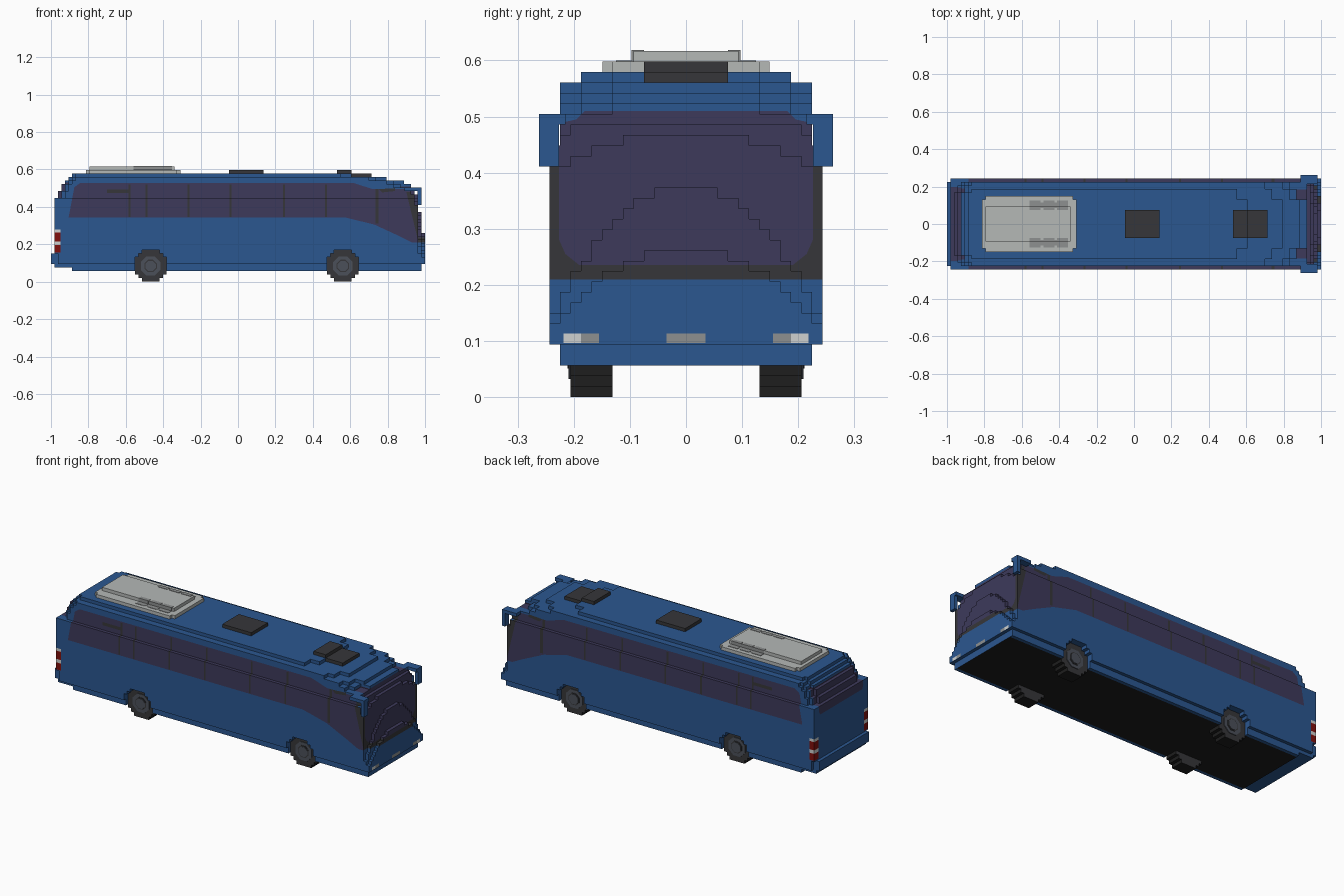
import bpy, bmesh, math
from mathutils import Vector

cube = bpy.data.objects.get("Cube")
if cube:
    bpy.data.objects.remove(cube, do_unlink=True)

V = 2 / 107  # block size

COLOURS = {
    "body_blue": (0.024, 0.095, 0.28), "glass_purple": (0.047, 0.042, 0.105),
    "trim_dark": (0.037, 0.037, 0.041), "tyre_black": (0.013, 0.013, 0.013),
    "unit_pale_grey": (0.46, 0.48, 0.47), "vent_grey": (0.27, 0.28, 0.28),
    "rim_grey": (0.07, 0.08, 0.10), "tail_red": (0.22, 0.005, 0.004),
    "lamp_white": (0.62, 0.64, 0.63),
}
NAMES = list(COLOURS)
MATS = []
for name, c in COLOURS.items():
    m = bpy.data.materials.new(name)
    m.use_nodes = True
    m.diffuse_color = (*c, 1)
    m.node_tree.nodes["Principled BSDF"].inputs["Base Color"].default_value = (*c, 1)
    MATS.append(m)
BLUE, GLASS, DARK, BLACK, PALE, GREY, RIM, RED, WHITE = range(9)


def finish(bm, name):
    mesh = bpy.data.meshes.new(name)
    bm.to_mesh(mesh)
    bm.free()
    for m in MATS:
        mesh.materials.append(m)
    ob = bpy.data.objects.new(name, mesh)
    bpy.context.collection.objects.link(ob)
    return ob


def add_box(bm, x0, x1, y0, y1, z0, z1, mat):
    verts = bmesh.ops.create_cube(bm, size=1)["verts"]
    for v in verts:
        v.co = ((x0 + x1) / 2 + v.co.x * (x1 - x0), (y0 + y1) / 2 + v.co.y * (y1 - y0),
                (z0 + z1) / 2 + v.co.z * (z1 - z0))
        for f in v.link_faces:
            f.material_index = mat


def blocks(cells):
    """Outer skin of a set of unit blocks."""
    bm, corner = bmesh.new(), {}

    def vert(p):
        if p not in corner:
            corner[p] = bm.verts.new((p[0] * V - 1, p[1] * V, p[2] * V))
        return corner[p]
    for c in cells:
        for ax in range(3):
            for d in (0, 1):
                n = list(c)
                n[ax] += 2 * d - 1
                if tuple(n) in cells:
                    continue
                loop = []
                for u, w in ((0, 0), (1, 0), (1, 1), (0, 1)):
                    p = list(c)
                    p[ax] += d
                    p[(ax + 1) % 3] += u
                    p[(ax + 2) % 3] += w
                    loop.append(vert(tuple(p)))
                bm.faces.new(loop if d else loop[::-1])
    bm.normal_update()
    return bm


def inside(p, poly):
    hit = False
    for (x0, y0), (x1, y1) in zip(poly, poly[1:] + poly[:1]):
        if (y0 > p[1]) != (y1 > p[1]) and p[0] < x0 + (p[1] - y0) * (x1 - x0) / (y1 - y0):
            hit = not hit
    return hit


def paint(bm, poly, a, b, test, mat):
    """Cut a polygon, projected on axes a and b, into the faces that pass the test."""
    lo = [min(p[i] for p in poly) - V for i in (0, 1)]
    hi = [max(p[i] for p in poly) + V for i in (0, 1)]

    def near():
        out = []
        for f in bm.faces:
            c = f.calc_center_median()
            if lo[0] < c[a] < hi[0] and lo[1] < c[b] < hi[1] and test(f.normal, c):
                out.append(f)
        return out
    for p, q in zip(poly, poly[1:] + poly[:1]):
        co, no = Vector(), Vector()
        co[a], co[b] = p
        no[a], no[b] = q[1] - p[1], p[0] - q[0]
        faces = near()
        geom = faces + list({e for f in faces for e in f.edges}) + list({v for f in faces for v in f.verts})
        bmesh.ops.bisect_plane(bm, geom=geom, dist=1e-5, plane_co=co, plane_no=no.normalized())
        bm.normal_update()
    for f in near():
        c = f.calc_center_median()
        if inside((c[a], c[b]), poly):
            f.material_index = mat


def rect(x0, x1, y0, y1):
    return [(x0, y0), (x1, y0), (x1, y1), (x0, y1)]


def merge_flat(bm):
    bmesh.ops.dissolve_limit(bm, angle_limit=0.01, verts=bm.verts[:], edges=bm.edges[:],
                             delimit={'MATERIAL'})


# Coach body: stepped ends, narrowing roof, wheel arches
WHEELS = (28, 83)
REAR = {3: 6, 4: 1, 5: 0, 6: 0, 7: 0, 24: 2, 25: 2, 26: 3, 27: 3, 28: 4, 29: 5, 30: 6}
ROOF_FRONT = {27: 103, 28: 101, 29: 96, 30: 86}
NOSE = ((0.265, 2.4), (0.375, 4.0), (0.47, 1.1), (0.495, 0.4))  # height, bow of each step


def in_wheel(i, k):
    return any((i - w) ** 2 + (k - 4) ** 2 <= 20.25 for w in WHEELS)


body_cells = set()
for k in range(3, 31):
    z = (k + 0.5) * V
    half = 12 if k < 5 or 24 <= k < 30 else 10 if k == 30 else 13
    for j in range(-half, half):
        row = j if j >= 0 else -j - 1
        y = (row + 0.5) * V
        start = REAR.get(k, 1) + (2 if row == 12 and k < 8 else 0)
        if k >= 24:
            start += int(2.6 * (y / 0.23) ** 3)
        if k in ROOF_FRONT:
            end = ROOF_FRONT[k] - (3 if row >= 7 else 0) - (2 if row >= 10 else 0)
        else:
            end = (106 if k < 5 else 107) - sum(z > h - bow * y * y for h, bow in NOSE)
        for i in range(start, end):
            if not (row >= 10 and in_wheel(i, k)):
                body_cells.add((i, j, k))
body = blocks(body_cells)


def side(n, c):
    return abs(c.y) > 0.22 and (abs(n.y) > 0.5 or (n.z > 0.5 and c.z < 0.5 and c.x < 0.93))


def nose(n, c):
    return c.x > 0.85 and n.z > -0.5 and n.x > -0.5 and not side(n, c)


def tail(n, c):
    return c.x < -0.88 and n.z > -0.5 and n.x < 0.5 and not side(n, c)


# Side glass with its pillars
paint(body, [(-0.906, 0.342), (0.58, 0.342), (0.73, 0.305), (0.86, 0.245), (0.93, 0.21), (1.01, 0.21),
             (0.94, 0.495), (0.72, 0.495), (0.62, 0.527), (-0.845, 0.527), (-0.875, 0.505)],
      0, 2, side, GLASS)
for x in (-0.58, -0.49, -0.265, -0.04, 0.245, 0.47):
    paint(body, rect(x - 0.005, x + 0.005, 0.345, 0.52), 0, 2, side, DARK)
paint(body, rect(-0.70, -0.58, 0.475, 0.493), 0, 2, side, DARK)
paint(body, rect(0.735, 0.752, 0.31, 0.495), 0, 2, side, DARK)
paint(body, [(0.752, 0.495), (0.77, 0.477), (0.84, 0.485), (0.84, 0.5)], 0, 2, side, DARK)
paint(body, [(0.90, 0.48), (0.945, 0.48), (1.01, 0.24), (1.01, 0.21), (0.965, 0.21)], 0, 2, side, DARK)

# Windscreen in its dark surround
paint(body, rect(-0.25, 0.25, 0.21, 0.42), 1, 2, nose, DARK)
screen = [(0.19, 0.235), (0.215, 0.255), (0.226, 0.28), (0.226, 0.488), (0.195, 0.495), (0.18, 0.51)]
paint(body, screen + [(-y, z) for y, z in reversed(screen)], 1, 2, nose, GLASS)

# Rear window
paint(body, [(-0.19, 0.40), (0.19, 0.40), (0.2, 0.42), (0.19, 0.53), (-0.19, 0.53), (-0.2, 0.42)],
      1, 2, tail, GLASS)

# Head lamps, number plate and tail lamps
paint(body, rect(-0.035, 0.035, 0.096, 0.113), 1, 2, nose, GREY)
for s in (-1, 1):
    for y0, y1, mat in ((0.187, 0.218, WHITE), (0.155, 0.187, GREY)):
        paint(body, rect(*sorted((s * y0, s * y1)), 0.096, 0.113), 1, 2, nose, mat)
    for z0, z1, mat in ((0.155, 0.195, RED), (0.195, 0.215, WHITE), (0.215, 0.262, RED), (0.262, 0.278, WHITE)):
        paint(body, rect(*sorted((s * 0.205, s * 0.25)), z0, z1), 1, 2, tail, mat)
        if s == 1:
            paint(body, rect(-1.01, -0.95, z0, z1), 0, 2, side, mat)

# Black floor
for f in body.faces:
    if f.normal.z < -0.5 and f.calc_center_median().z < 0.06 and abs(f.calc_center_median().y) < 0.21:
        f.material_index = BLACK
merge_flat(body)
finish(body, "coach_body")

# Wheels: stepped tyre, dark side wall, octagonal rim and hub
for w, end in zip(WHEELS, ("rear", "front")):
    for s, hand in ((1, "left"), (-1, "right")):
        cells = {(i, j if s > 0 else -j - 1, k) for i in range(w - 5, w + 6) for k in range(9)
                 for j in range(7, 11) if (i - w) ** 2 + (k - 4) ** 2 <= 20.25}
        bm = blocks(cells)
        for f in bm.faces:
            f.material_index = DARK if abs(f.normal.y) > 0.5 else BLACK
        merge_flat(bm)
        finish(bm, f"{end}_{hand}_wheel")
        bm = bmesh.new()
        for r, depth, mat in ((0.056, 0.004, RIM), (0.036, 0.006, DARK), (0.03, 0.009, RIM)):
            verts = bmesh.ops.create_cone(bm, cap_ends=True, segments=8, radius1=r, radius2=r,
                                          depth=depth)["verts"]
            for v in verts:
                x, y, z = v.co
                t = math.pi / 8
                v.co = ((w + 0.5) * V - 1 + x * math.cos(t) - y * math.sin(t),
                        s * (11 * V + depth / 2) + z,
                        4.5 * V + x * math.sin(t) + y * math.cos(t))
                for f in v.link_faces:
                    f.material_index = mat
        bmesh.ops.recalc_face_normals(bm, faces=bm.faces[:])
        finish(bm, f"{end}_{hand}_rim")

# Roof air unit with scalloped vents
unit = bmesh.new()
Z = 31 * V
add_box(unit, -0.813, -0.308, -0.131, 0.131, Z, Z + V, PALE)
add_box(unit, -0.794, -0.327, -0.149, 0.149, Z, Z + V, PALE)
add_box(unit, -0.794, -0.34, -0.094, 0.094, Z + V, Z + 2 * V, PALE)
unit.normal_update()
upper = [(-0.56, 0.115), (-0.545, 0.125), (-0.515, 0.125), (-0.49, 0.115), (-0.47, 0.125), (-0.44, 0.125),
         (-0.415, 0.115), (-0.395, 0.125), (-0.37, 0.125), (-0.355, 0.115)]
lobes = upper + [(x, 0.2 - y) for x, y in reversed(upper)]
for s in (1, -1):
    paint(unit, [(x, s * y) for x, y in lobes], 0, 1, lambda n, c: n.z > 0.5, GREY)
    # the small unit's broad faces are cut directly
    for x in (-0.53, -0.455, -0.383):
        add_box(unit, x - 0.03, x + 0.03, *sorted((s * 0.075, s * 0.097)), Z + V, Z + 2 * V + 0.002, GREY)
        add_box(unit, x - 0.03, x + 0.03, *sorted((s * 0.09, s * 0.125)), Z, Z + V + 0.002, GREY)
    add_box(unit, -0.56, -0.353, *sorted((s * 0.085, s * 0.096)), Z + V, Z + 2 * V + 0.001, GREY)
    add_box(unit, -0.56, -0.353, *sorted((s * 0.09, s * 0.115)), Z, Z + V + 0.001, GREY)
finish(unit, "roof_air_unit")

# Roof hatches
for name, parts in (("middle_hatch", [(-0.047, 0.136, Z)]),
                    ("front_hatch", [(0.53, 86 * V - 1, Z), (86 * V - 1, 0.715, Z - V)])):
    bm = bmesh.new()
    for x0, x1, z in parts:
        add_box(bm, x0, x1, -0.075, 0.075, z, z + V, DARK)
    finish(bm, name)

# Hooked mirrors
for s, hand in ((1, "left"), (-1, "right")):
    bm = bmesh.new()
    add_box(bm, 0.89, 0.98, *sorted((s * 0.215, s * 0.262)), 26 * V, 27 * V, BLUE)
    add_box(bm, 0.961, 0.98, *sorted((s * 0.226, s * 0.262)), 22 * V, 26 * V, BLUE)
    finish(bm, f"{hand}_mirror")
